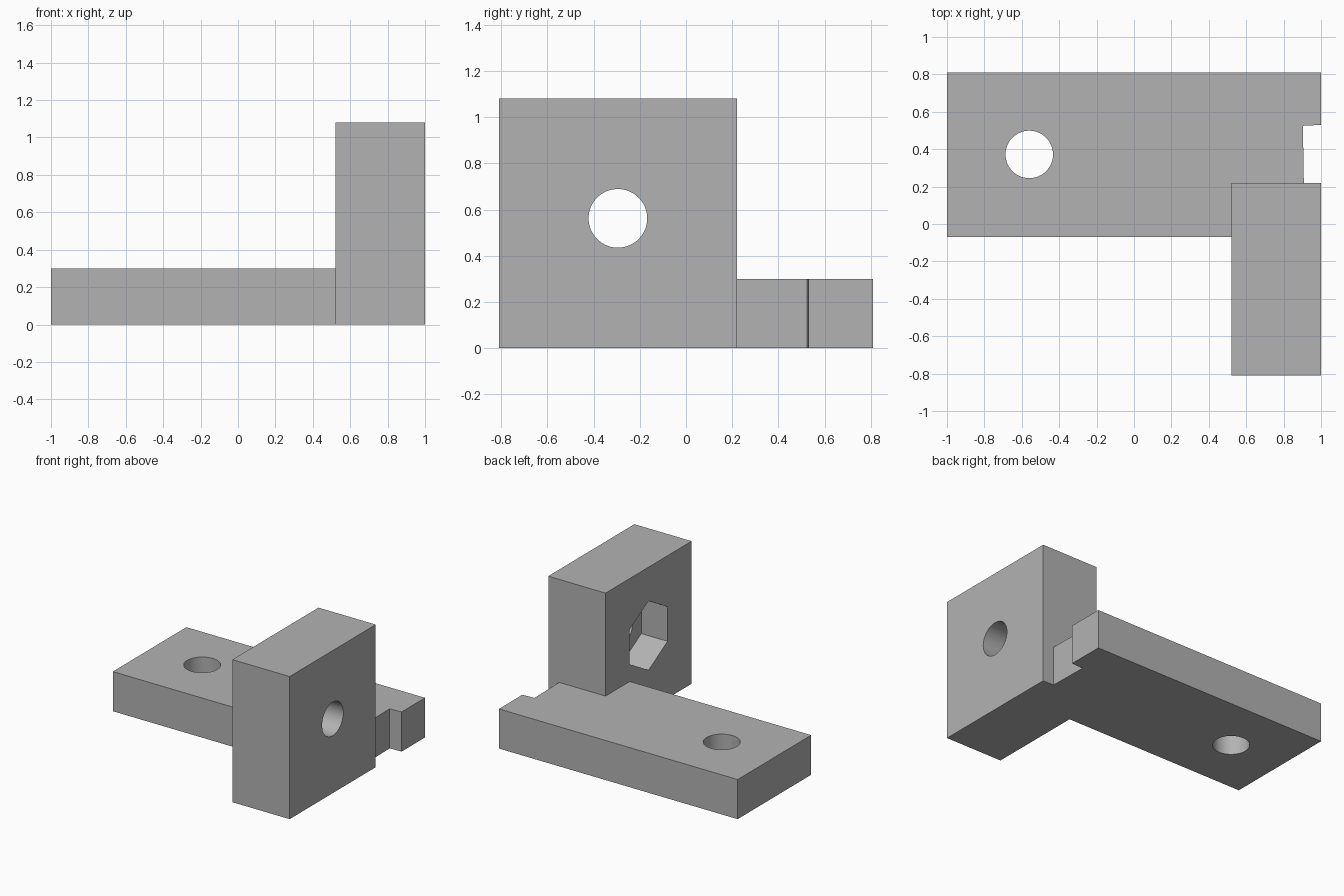
import bpy
import bmesh
from math import pi, radians

cube = bpy.data.objects.get("Cube")
if cube:
    bpy.data.objects.remove(cube, do_unlink=True)

PLATE_TOP, BLOCK_TOP = 0.3, 1.08
BORE_RADIUS, NUT_RADIUS = 0.127, 0.262
BLOCK_BORE = (-0.295, 0.562)   # y, z

grey = bpy.data.materials.new("grey")
grey.use_nodes = True
colour = (0.45, 0.45, 0.45, 1)
grey.diffuse_color = colour
grey.node_tree.nodes["Principled BSDF"].inputs["Base Color"].default_value = colour


def raise_faces(bm, faces, height, keep):
    """Extrude faces straight up and return the new top faces."""
    result = bmesh.ops.extrude_face_region(bm, geom=faces, use_keep_orig=keep)["geom"]
    verts = [g for g in result if isinstance(g, bmesh.types.BMVert)]
    bmesh.ops.translate(bm, verts=verts, vec=(0, 0, height))
    return [g for g in result if isinstance(g, bmesh.types.BMFace)]


def cut(target, name, sides, radius, depth, location, rotation=(0, 0, 0)):
    """Cut a prism-shaped hole into the target."""
    bpy.ops.mesh.primitive_cylinder_add(vertices=sides, radius=radius, depth=depth,
                                        location=location, rotation=rotation)
    cutter = bpy.context.object
    cutter.name = name
    cutter.hide_render = True
    cutter.data.materials.append(grey)
    mod = target.modifiers.new(name, 'BOOLEAN')
    mod.operation = 'DIFFERENCE'
    mod.solver = 'EXACT'
    mod.object = cutter
    bpy.context.view_layer.objects.active = target
    bpy.ops.object.modifier_apply(modifier=mod.name)
    bpy.data.objects.remove(cutter, do_unlink=True)


# Footprints of the notched plate and the upright block, sharing their border
plate_outline = [(-1, -0.07), (0.52, -0.07), (0.52, 0.22), (0.908, 0.22),
                 (0.903, 0.525), (1, 0.53), (1, 0.81), (-1, 0.81)]
block_outline = [(0.52, -0.81), (1, -0.81), (1, 0.22), (0.908, 0.22),
                 (0.52, 0.22), (0.52, -0.07)]

bm = bmesh.new()
for outline in (plate_outline, block_outline):
    bm.faces.new([bm.verts.new((x, y, 0)) for x, y in outline])
bmesh.ops.remove_doubles(bm, verts=bm.verts[:], dist=0.001)

# Raise both to plate height, then the block to its full height
tops = raise_faces(bm, bm.faces[:], PLATE_TOP, True)
block_top = min(tops, key=lambda f: f.calc_center_median().y)
raise_faces(bm, [block_top], BLOCK_TOP - PLATE_TOP, False)
bmesh.ops.dissolve_limit(bm, angle_limit=radians(0.5), verts=bm.verts[:], edges=bm.edges[:])
bmesh.ops.recalc_face_normals(bm, faces=bm.faces[:])

mesh = bpy.data.meshes.new("mounting_bracket")
bm.to_mesh(mesh)
bm.free()
mesh.materials.append(grey)
bracket = bpy.data.objects.new("mounting_bracket", mesh)
bpy.context.collection.objects.link(bracket)

# Plate hole, block hole and the six-sided nut pocket on the inner block face
cut(bracket, "plate_hole", 64, BORE_RADIUS, 1, (-0.56, 0.372, PLATE_TOP / 2))
cut(bracket, "block_hole", 64, BORE_RADIUS, 1, (0.76, *BLOCK_BORE), (0, pi / 2, 0))
pocket_floor = 0.74
cut(bracket, "nut_pocket", 6, NUT_RADIUS, 0.5, (pocket_floor - 0.25, *BLOCK_BORE),
    (pi / 2, 0, pi / 2))

# Smooth bores, sharp edges
bpy.ops.object.select_all(action='DESELECT')
bracket.select_set(True)
bpy.context.view_layer.objects.active = bracket
bpy.ops.object.shade_smooth_by_angle(angle=radians(30))
